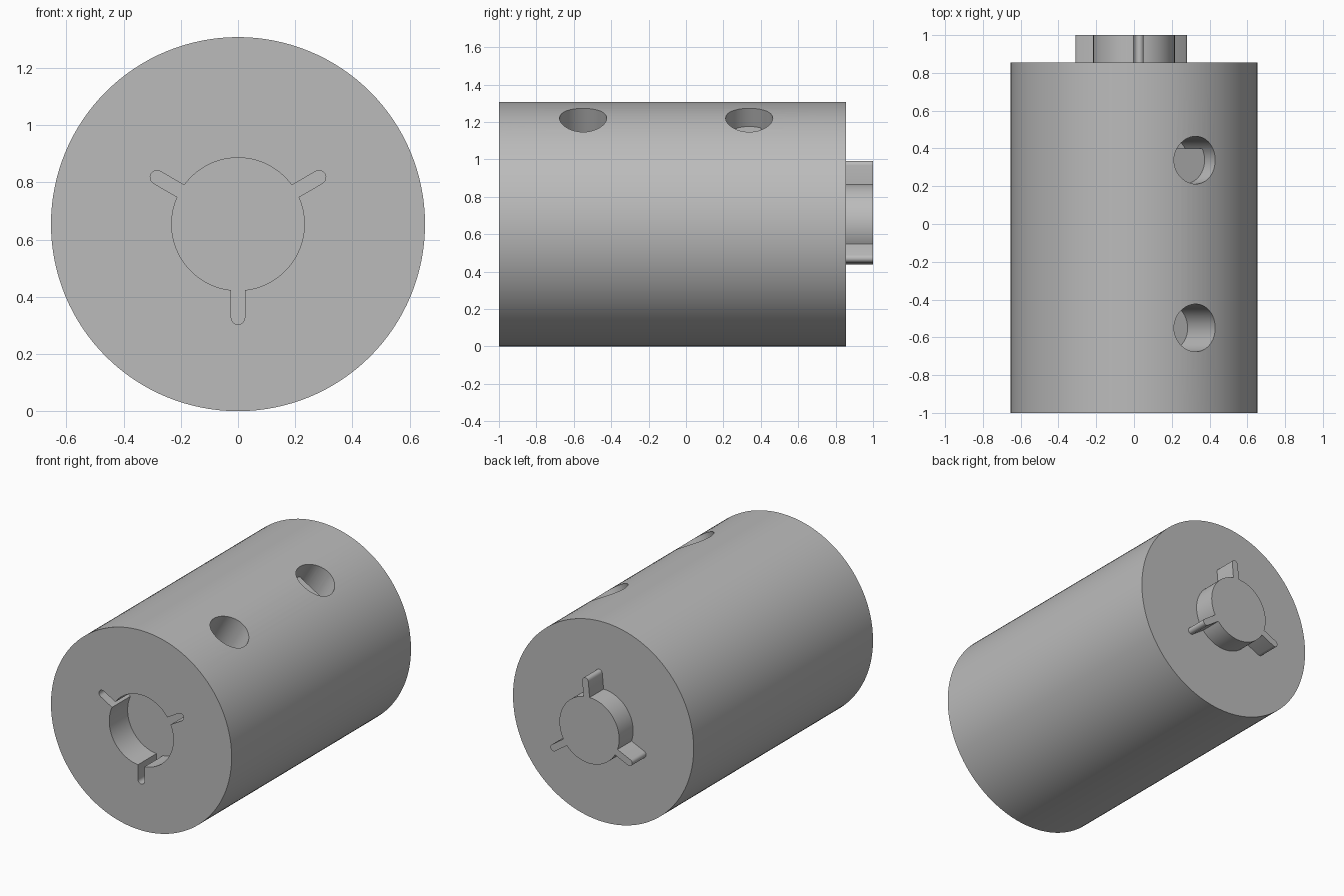
import bpy
import bmesh
from math import sin, cos, asin, pi, radians
from mathutils import Matrix, Vector

cube = bpy.data.objects.get("Cube")
if cube:
    bpy.data.objects.remove(cube, do_unlink=True)

RADIUS, FRONT, BACK = 0.654, -1.0, 0.855

grey = bpy.data.materials.new("plain grey")
grey.use_nodes = True
colour = (0.5, 0.5, 0.5, 1)
grey.diffuse_color = colour
grey.node_tree.nodes["Principled BSDF"].inputs["Base Color"].default_value = colour


def arc(radius, start, end, steps, centre=(0, 0)):
    """Points along an arc, both ends included."""
    angles = [start + (end - start) * i / steps for i in range(steps + 1)]
    return [(centre[0] + radius * cos(a), centre[1] + radius * sin(a)) for a in angles]


def key_profile(radius, reach, half_width, first_angle):
    """Round core with three round-tipped fins."""
    points = []
    join = asin(half_width / radius)
    cap = reach - half_width
    for i in range(3):
        a = radians(first_angle + 120 * i)
        points += arc(half_width, a - pi / 2, a + pi / 2, 8, (cap * cos(a), cap * sin(a)))
        points += arc(radius, a + join, a + 2 * pi / 3 - join, 28)
    return points


def prism(name, profile, low, high, matrix):
    """Extrude a flat profile along local z between two heights."""
    bm = bmesh.new()
    face = bm.faces.new([bm.verts.new((u, v, low)) for u, v in profile])
    result = bmesh.ops.extrude_face_region(bm, geom=[face])
    top = [g for g in result["geom"] if isinstance(g, bmesh.types.BMVert)]
    bmesh.ops.translate(bm, verts=top, vec=(0, 0, high - low))
    bmesh.ops.transform(bm, matrix=matrix, verts=bm.verts)
    bmesh.ops.recalc_face_normals(bm, faces=bm.faces)
    mesh = bpy.data.meshes.new(name)
    bm.to_mesh(mesh)
    bm.free()
    mesh.materials.append(grey)
    obj = bpy.data.objects.new(name, mesh)
    bpy.context.collection.objects.link(obj)
    return obj


def activate(obj):
    bpy.ops.object.select_all(action="DESELECT")
    obj.select_set(True)
    bpy.context.view_layer.objects.active = obj


def cut(target, cutter):
    mod = target.modifiers.new("cut", "BOOLEAN")
    mod.operation = "DIFFERENCE"
    mod.solver = "EXACT"
    mod.object = cutter
    activate(target)
    bpy.ops.object.modifier_apply(modifier=mod.name)
    bpy.data.objects.remove(cutter, do_unlink=True)


# Local x, y, z become model x, z, y along the barrel axis
along = Matrix.Translation((0, 0, RADIUS)) @ Matrix(
    ((1, 0, 0, 0), (0, 0, 1, 0), (0, 1, 0, 0), (0, 0, 0, 1)))

# Barrel
barrel = prism("barrel", arc(RADIUS, 0, 2 * pi, 128)[:-1], FRONT, BACK, along)

# Keyed socket in the front end
cut(barrel, prism("socket_cutter", key_profile(0.232, 0.351, 0.024, 30),
                  FRONT - 0.1, FRONT + 0.19, along))

# Two radial holes, tilted toward the left side
tilt = Matrix.Translation((0, 0, RADIUS)) @ Matrix.Rotation(radians(30), 4, "Y")
HOLE = 0.126
front_y, back_y, step_y = -0.55, 0.338, 0.4
cut(barrel, prism("front_hole_cutter", arc(HOLE, 0, 2 * pi, 48, (0, front_y))[:-1],
                  0.35, 0.8, tilt))
cut(barrel, prism("back_hole_cutter", arc(HOLE, 0, 2 * pi, 48, (0, back_y))[:-1],
                  0.53, 0.8, tilt))

# Deeper step at the rear side of the back hole
edge = asin((step_y - back_y) / HOLE)
cut(barrel, prism("step_cutter", arc(HOLE, edge, pi - edge, 20, (0, back_y)),
                  0.35, 0.6, tilt))

# Keyed boss on the back end, turned slightly from the socket
boss = prism("keyed_boss", key_profile(0.216, 0.34, 0.022, 84.7), BACK - 0.03, 1.0, along)

for part in (barrel, boss):
    activate(part)
    bpy.ops.object.shade_smooth_by_angle(angle=radians(30))
